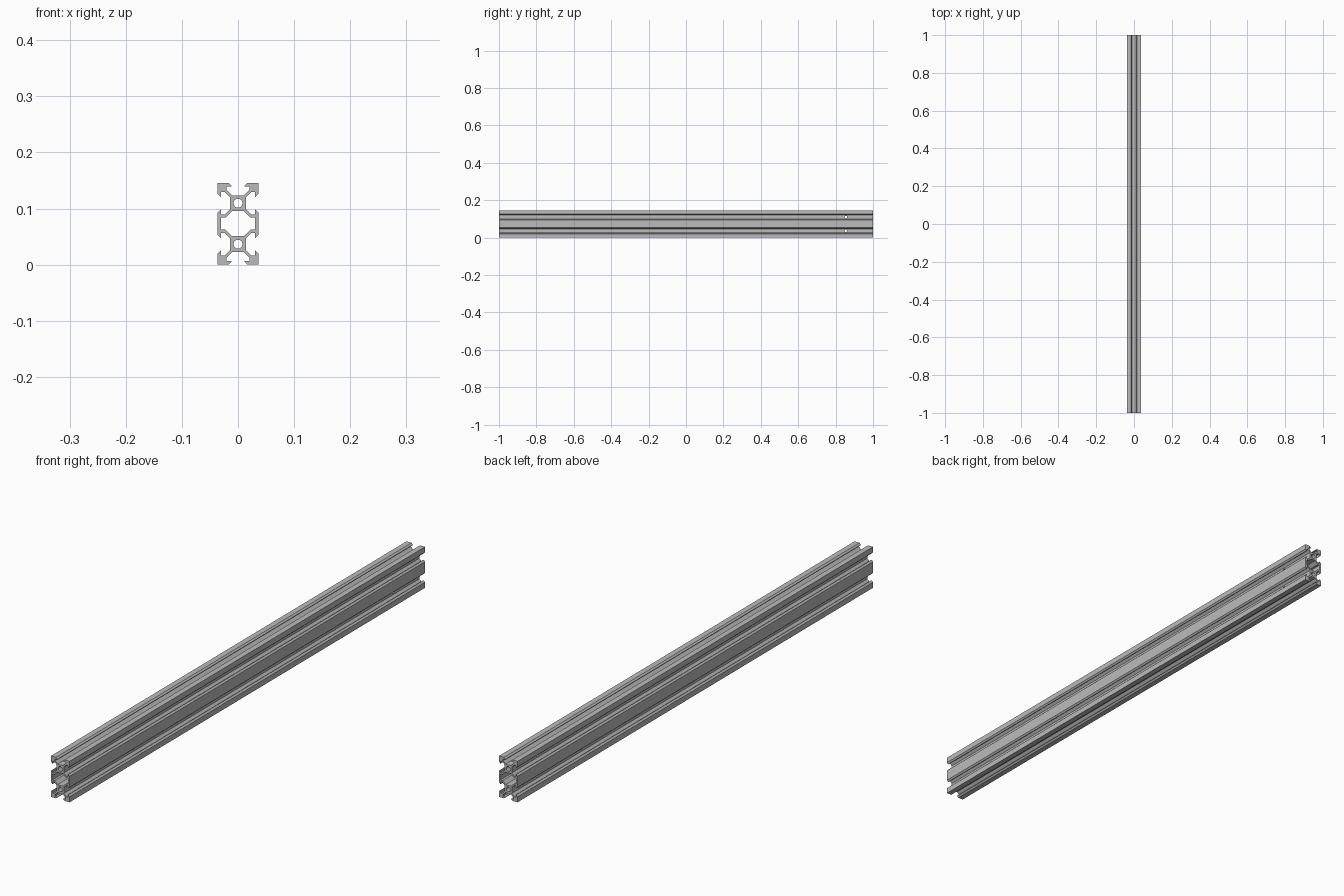
import bpy, bmesh, math
from mathutils import Matrix

if "Cube" in bpy.data.objects:
    bpy.data.objects.remove(bpy.data.objects["Cube"], do_unlink=True)

S = 0.00365          # one profile unit (millimetre) in scene units
PITCH = 10           # bore centre above the middle of the section
HALF = 1.0           # half the bar length

aluminium = bpy.data.materials.new("aluminium grey")
aluminium.use_nodes = True
grey = (0.5, 0.5, 0.5, 1)
aluminium.diffuse_color = grey
aluminium.node_tree.nodes["Principled BSDF"].inputs["Base Color"].default_value = grey

# Half of one V slot: (distance from bore centre, half width)
slot = [(3.9, 2.84), (6.56, 5.5), (8.2, 5.5), (8.2, 3.1), (8.52, 3.1), (10, 4.58)]


def mirror_quarter(quarter):
    """Close a top-right quarter outline into a full symmetric loop."""
    right = quarter + [(x, -z) for x, z in reversed(quarter)]
    return right + [(-x, z) for x, z in reversed(right)]


def circle(cz, radius, count=32):
    turn = math.tau / count
    return [(radius * math.cos(i * turn), cz + radius * math.sin(i * turn))
            for i in range(count)]


# Section outline: top slot, corner, then the side slot
outline = [(b, PITCH + a) for a, b in slot]
outline += [(10, 20)]
outline += [(a, PITCH + b) for a, b in reversed(slot)]
outline += [(a, PITCH - b) for a, b in slot]
cavity = [(2.84, 6.1), (6, 2.94), (8.2, 2.94)]
loops = [mirror_quarter(outline), mirror_quarter(cavity),
         circle(PITCH, 2.2), circle(-PITCH, 2.2)]

# Extruded section as a filled curve
curve = bpy.data.curves.new("slotted_bar", "CURVE")
curve.dimensions = "2D"
curve.fill_mode = "BOTH"
curve.extrude = HALF
for loop in loops:
    spline = curve.splines.new("POLY")
    spline.points.add(len(loop) - 1)
    spline.use_cyclic_u = True
    for point, (x, z) in zip(spline.points, loop):
        point.co = (x * S, z * S, 0, 1)
bar = bpy.data.objects.new("slotted_bar", curve)
bpy.context.collection.objects.link(bar)
bpy.ops.object.select_all(action="DESELECT")
bpy.context.view_layer.objects.active = bar
bar.select_set(True)
bpy.ops.object.convert(target="MESH")
bar = bpy.context.view_layer.objects.active

# Stand the section upright, with the bar along y
bar.data.transform(Matrix.Translation((0, 0, 20 * S)) @ Matrix.Rotation(math.pi / 2, 4, "X"))
bm = bmesh.new()
bm.from_mesh(bar.data)
bmesh.ops.remove_doubles(bm, verts=bm.verts, dist=0.00002)
bmesh.ops.recalc_face_normals(bm, faces=bm.faces)
bm.to_mesh(bar.data)
bm.free()

# Cross holes through both cores near the back end
for side in (-1, 1):
    bpy.ops.mesh.primitive_cylinder_add(
        vertices=24, radius=1.9 * S, depth=16 * S,
        location=(0, 0.855, (20 + side * PITCH) * S), rotation=(0, math.pi / 2, 0))
    cutter = bpy.context.object
    cutter.name = "cross_hole_cutter"
    cutter.hide_render = True
    bpy.context.view_layer.objects.active = bar
    cut = bar.modifiers.new("cross_hole", "BOOLEAN")
    cut.operation = "DIFFERENCE"
    cut.solver = "EXACT"
    cut.object = cutter
    bpy.ops.object.modifier_apply(modifier=cut.name)
    bpy.data.objects.remove(cutter, do_unlink=True)

bar.data.materials.clear()
bar.data.materials.append(aluminium)
bpy.ops.object.select_all(action="DESELECT")
bar.select_set(True)
bpy.context.view_layer.objects.active = bar
bpy.ops.object.shade_smooth_by_angle(angle=math.radians(30))
